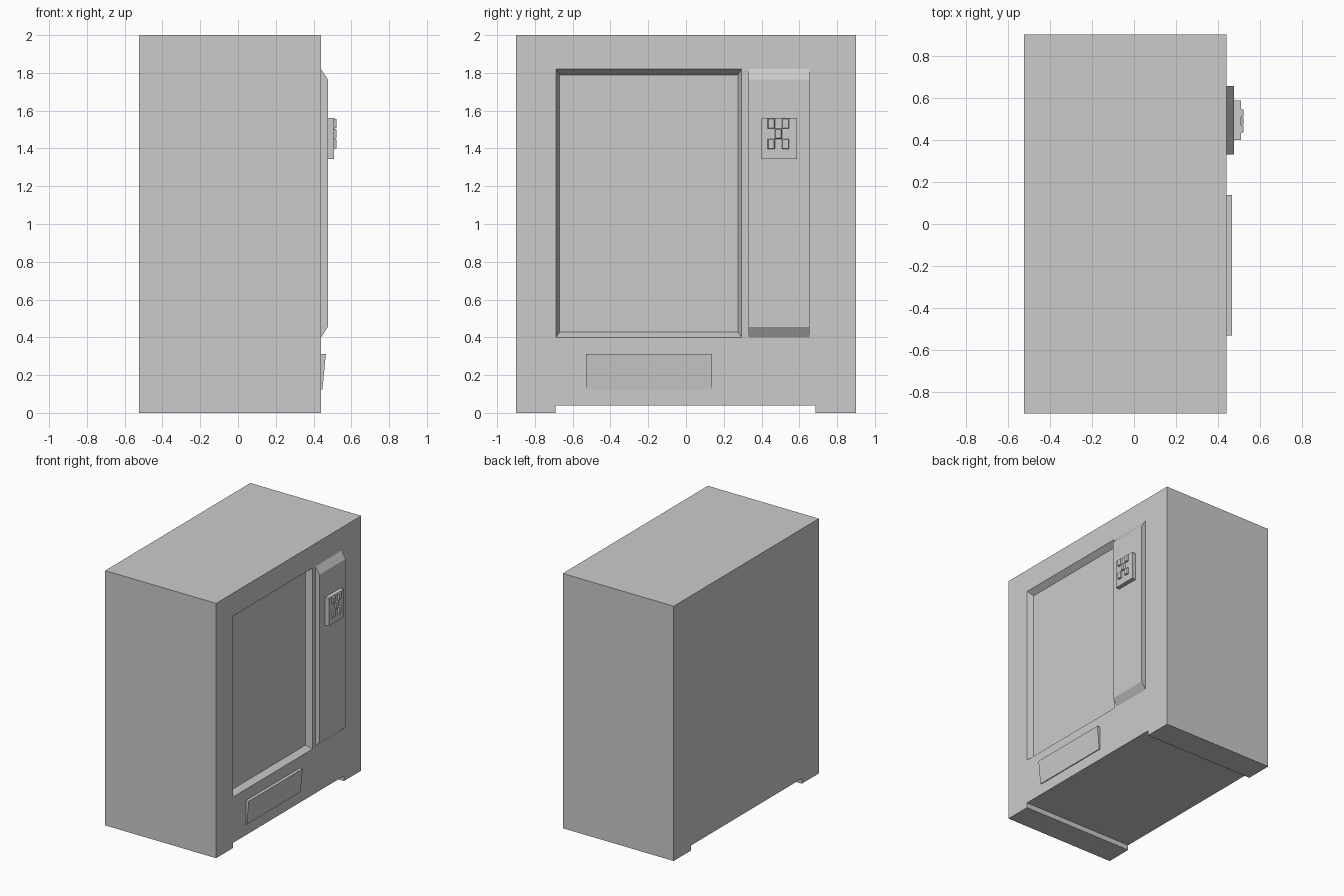
import bpy, bmesh

if "Cube" in bpy.data.objects:
    bpy.data.objects.remove(bpy.data.objects["Cube"])


def make_object(name, bm):
    bmesh.ops.recalc_face_normals(bm, faces=bm.faces)
    mesh = bpy.data.meshes.new(name)
    bm.to_mesh(mesh)
    bm.free()
    obj = bpy.data.objects.new(name, mesh)
    bpy.context.collection.objects.link(obj)
    return obj


def loft(name, loop_a, loop_b):
    """Closed solid between two matching loops of points."""
    bm = bmesh.new()
    a = [bm.verts.new(p) for p in loop_a]
    b = [bm.verts.new(p) for p in loop_b]
    bm.faces.new(a)
    bm.faces.new(b)
    for i in range(len(a)):
        j = (i + 1) % len(a)
        bm.faces.new((a[i], a[j], b[j], b[i]))
    return make_object(name, bm)


def rect(x, y0, y1, z0, z1):
    return [(x, y0, z0), (x, y1, z0), (x, y1, z1), (x, y0, z1)]


def extrude_y(name, profile, y0, y1):
    return loft(name, [(x, y0, z) for x, z in profile],
                [(x, y1, z) for x, z in profile])


FRONT = 0.44

# Cabinet: outline with the raised underside between two foot rails
outline = [(-0.9, 0), (-0.69, 0), (-0.69, 0.04), (0.685, 0.04),
           (0.685, 0), (0.9, 0), (0.9, 2), (-0.9, 2)]
cabinet = loft("cabinet", [(-0.523, y, z) for y, z in outline],
               [(FRONT, y, z) for y, z in outline])

# Window recess with sloping walls, cut into the front
depth = 0.045
cutter = loft("window_cutter",
              rect(FRONT - depth, -0.67, 0.275, 0.427, 1.79),
              rect(FRONT + depth, -0.706, 0.315, 0.373, 1.85))
cutter.hide_render = True
cut = cabinet.modifiers.new("window_recess", 'BOOLEAN')
cut.operation = 'DIFFERENCE'
cut.solver = 'EXACT'
cut.object = cutter
bpy.context.view_layer.objects.active = cabinet
bpy.ops.object.modifier_apply(modifier=cut.name)
bpy.data.objects.remove(cutter)

# Control panel, sloped at its top and bottom ends
extrude_y("control_panel", [(FRONT, 0.4), (0.476, 0.455), (0.476, 1.765),
                            (FRONT, 1.82)], 0.33, 0.655)

# Delivery flap, leaning out at the top
extrude_y("delivery_flap", [(FRONT, 0.125), (0.447, 0.125), (0.465, 0.312),
                            (FRONT, 0.312)], -0.53, 0.138)

# Keypad plate
loft("keypad", rect(0.476, 0.4, 0.587, 1.343, 1.562),
     rect(0.509, 0.4, 0.587, 1.343, 1.562))

# Buttons in a five-spot pattern, with slightly tapered sides
spots = [(-1, -1), (1, -1), (0, 0), (-1, 1), (1, 1)]
for n, (i, k) in enumerate(spots):
    y, z, hy, hz, t = 0.489 + i * 0.038, 1.478 + k * 0.054, 0.019, 0.027, 0.004
    loft(f"button_{n + 1}", rect(0.509, y - hy, y + hy, z - hz, z + hz),
         rect(0.521, y - hy + t, y + hy - t, z - hz + t, z + hz - t))
